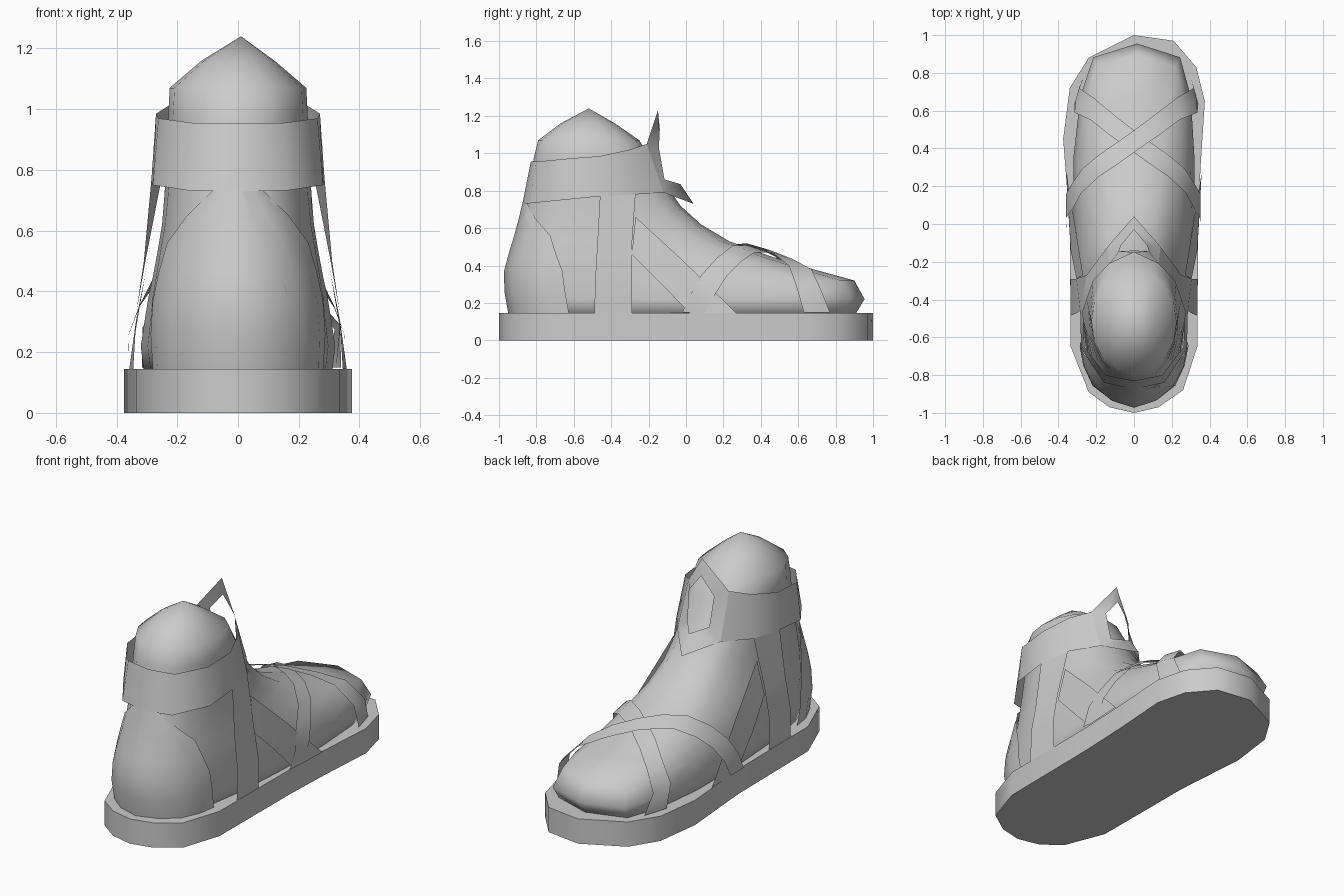
import bpy, math
from mathutils import Vector
from mathutils.bvhtree import BVHTree

if "Cube" in bpy.data.objects:
    bpy.data.objects.remove(bpy.data.objects["Cube"])


def make(name, verts, faces, mirror=False, angle=180):
    me = bpy.data.meshes.new(name)
    me.from_pydata([tuple(v) for v in verts], [], faces)
    ob = bpy.data.objects.new(name, me)
    bpy.context.collection.objects.link(ob)
    if mirror:
        ob.modifiers.new("mirror", 'MIRROR').merge_threshold = 0.002
    bpy.ops.object.select_all(action='DESELECT')
    bpy.context.view_layer.objects.active = ob
    ob.select_set(True)
    bpy.ops.object.shade_smooth_by_angle(angle=math.radians(angle))
    return ob


def grid_faces(rows, cols, closed=False):
    n = cols if closed else cols - 1
    return [(r * cols + c, r * cols + (c + 1) % cols,
             (r + 1) * cols + (c + 1) % cols, (r + 1) * cols + c)
            for r in range(rows - 1) for c in range(n)]


# Sole: extruded foot outline
outline = [(0, -1), (.13, -.97), (.26, -.88), (.335, -.65), (.34, 0), (.352, .3),
           (.375, .65), (.33, .83), (.21, .97), (0, 1), (-.24, .88), (-.34, .72),
           (-.375, .45), (-.34, 0), (-.335, -.65), (-.24, -.89), (-.13, -.97)]
n = len(outline)
make("sole", [(x, y, z) for z in (0, .145) for x, y in outline],
     grid_faces(2, n, True) + [tuple(range(n))[::-1], tuple(range(n, 2 * n))], angle=60)

# Foot: stacked rings (z, back y, front y, half width, squareness, forward flare)
rings = [(.13, -.93, .90, .31, .52, .09), (.22, -.95, .955, .32, .5, .08),
         (.32, -.96, .90, .305, .54, .05), (.38, -.955, .68, .295, .6, .0),
         (.45, -.935, .45, .28, .66, -.04), (.53, -.91, .23, .265, .72, -.06),
         (.62, -.885, .08, .25, .76, -.06), (.72, -.86, -.03, .242, .8, -.04),
         (.85, -.835, -.12, .235, .82, 0), (.97, -.815, -.19, .23, .85, 0),
         (1.07, -.79, -.25, .225, .9, 0), (1.16, -.67, -.38, .12, 1, 0)]
N = 16
verts = []
for z, yb, yf, w, p, k in rings:
    for i in range(N):
        t = 2 * math.pi * i / N
        s, c = math.sin(t), -math.cos(t)
        q = p - .08 if c > 0 else p + .02      # slightly different toe and heel corners
        x = math.copysign(abs(s) ** q, s) * w * (1 + k * c) if abs(s) > 1e-6 else 0
        y = (yb + yf) / 2 + c * (yf - yb) / 2
        verts.append((x + .03 * max(0, y - .4), y, z))
# with c = -cos(t), ring starts at the heel
top = len(verts)
verts.append((0.01, -.52, 1.24))
base = top - N
faces = grid_faces(len(rings), N, True) + [tuple(range(N))[::-1]]
faces += [(base + i, base + (i + 1) % N, top) for i in range(N)]
make("foot", verts, faces)
bvh = BVHTree.FromPolygons([Vector(v) for v in verts], faces)


def hug(target, p, gap):
    """Drop a point onto the foot along the line from p to target, with a gap."""
    d = (Vector(p) - target).normalized()
    hit = bvh.ray_cast(target + d * 2, -d)[0]
    return (hit if hit else Vector(p)) + d * gap


# Crossed toe straps, draped over the forefoot
low = [(-.37, -.02, .15), (-.34, .08, .36), (-.17, .25, .48),
       (.03, .4, .5), (.24, .55, .4), (.36, .63, .15)]
high = [(-.37, .1, .15), (-.34, .22, .36), (-.17, .37, .46),
        (-.02, .48, .46), (.22, .67, .37), (.34, .77, .15)]


def toe_strap(name, side, gap):
    pts, steps = [], 10
    for i in range(steps + 1):
        f = i / steps * (len(low) - 1)
        j = min(int(f), len(low) - 2)
        a = Vector(low[j]).lerp(Vector(low[j + 1]), f - j)
        b = Vector(high[j]).lerp(Vector(high[j + 1]), f - j)
        for q in (a, a.lerp(b, .5), b):
            q = Vector((q.x * side, q.y, q.z))
            flare = .015 if q.z < .3 else 0
            pts.append(hug(Vector((0, q.y, .145)), q, gap + flare))
    make(name, pts, grid_faces(steps + 1, 3))


toe_strap("toe_strap_over", 1, .032)
toe_strap("toe_strap_under", -1, .022)

# Heel cup: narrow at the ankle, wide and squarer at the sole
pts = []
for z, half, bulge in ((.74, .21, 0), (.65, .5, 0), (.56, .8, .005), (.46, .93, .015),
                       (.37, 1.05, .025), (.26, 1.1, .03), (.145, 1.15, .03)):
    for i in range(9):
        a = half * (i / 4 - 1)
        c = Vector((0, -.5, z))
        gap = .017 + bulge * math.sin(2 * a) ** 2
        pts.append(hug(c, c + Vector((math.sin(a), -math.cos(a), 0)), gap))
make("heel_cup", pts, grid_faces(7, 9))

# Ankle band with a raised front loop
bottom = [(0, -.875, .73), (.16, -.84, .732), (.28, -.66, .75),
          (.285, -.46, .77), (.25, -.27, .78), (.14, -.12, .79)]
upper = [(0, -.83, .955), (.15, -.8, .955), (.262, -.65, .97),
         (.27, -.46, .985), (.215, -.3, 1.02), (.13, -.21, 1.05)]
make("ankle_band", bottom + upper, grid_faces(2, 6), True)
outer = [(0, -.15, 1.23), upper[-1], bottom[-1], (0, .04, .73)]
inner = [(0, -.14, 1.13), (.08, -.145, 1.03), (.07, -.115, .86), (0, -.03, .835)]
make("front_loop", outer + inner, grid_faces(2, 4), True, 60)

# Side straps from the ankle band down to the sole, mirrored
make("side_strap",
     [(.285, -.46, .77), (.25, -.27, .78), (.31, -.475, .5), (.305, -.29, .5),
      (.335, -.485, .33), (.335, -.29, .33), (.335, -.49, .145), (.335, -.29, .145)],
     grid_faces(4, 2), True)
make("instep_strap",
     [(.305, -.29, .46), (.27, -.27, .66), (.335, -.14, .31), (.31, -.02, .43),
      (.345, .02, .145), (.358, .27, .145)],
     grid_faces(3, 2), True)
